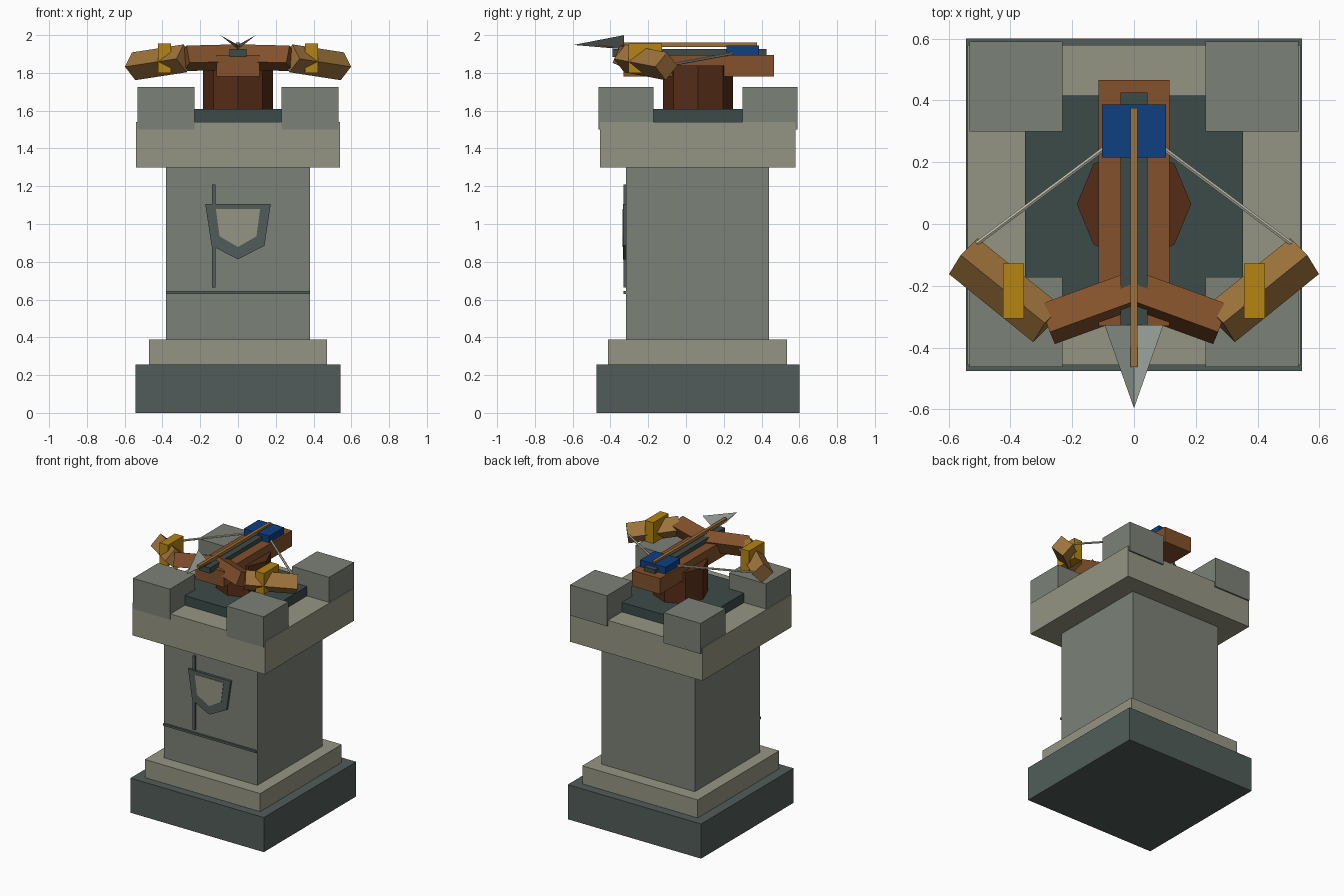
import bpy, math
from mathutils import Vector, Matrix

if "Cube" in bpy.data.objects:
    bpy.data.objects.remove(bpy.data.objects["Cube"])


def mat(name, rgb):
    m = bpy.data.materials.new(name)
    m.diffuse_color = [(c / 255) ** 2.2 for c in rgb] + [1]
    m.use_nodes = True
    m.node_tree.nodes["Principled BSDF"].inputs["Base Color"].default_value = m.diffuse_color
    return m


slate = mat("slate", (82, 93, 90))
sand = mat("sandstone", (148, 148, 131))
stone = mat("stone", (122, 128, 118))
deck_dark = mat("dark_deck", (62, 76, 74))
wood_dark = mat("dark_wood", (86, 48, 30))
wood = mat("wood", (130, 82, 47))
wood_light = mat("light_wood", (156, 114, 62))
gold = mat("gold", (180, 132, 25))
blue = mat("blue", (22, 66, 128))
steel = mat("steel", (162, 170, 162))
cord = mat("cord", (190, 186, 170))


def mesh(name, verts, faces, m):
    me = bpy.data.meshes.new(name)
    me.from_pydata(verts, [], faces)
    me.materials.append(m)
    ob = bpy.data.objects.new(name, me)
    bpy.context.collection.objects.link(ob)
    return ob


def finish(name, m):
    ob = bpy.context.object
    ob.name = name
    ob.data.materials.append(m)
    return ob


def box(name, x, y, z, m):
    """Axis-aligned box from (min, max) ranges."""
    r = (x, y, z)
    bpy.ops.mesh.primitive_cube_add(size=1, location=[(a + b) / 2 for a, b in r])
    bpy.context.object.scale = [b - a for a, b in r]
    return finish(name, m)


def beam(name, a, b, w, h, roll, m):
    """Box between two points, rolled about its length."""
    a, b = Vector(a), Vector(b)
    d = (b - a).normalized()
    side = d.cross(Vector((0, 0, 1))).normalized()
    top = side.cross(d) * math.cos(roll) - side * math.sin(roll)
    rot = Matrix((d, top.cross(d), top)).transposed().to_4x4()
    bpy.ops.mesh.primitive_cube_add(size=1)
    bpy.context.object.matrix_world = (Matrix.Translation((a + b) / 2) @ rot
                                       @ Matrix.Diagonal(((b - a).length, w, h, 1)))
    return finish(name, m)


def rod(name, a, b, r, m):
    a, b = Vector(a), Vector(b)
    bpy.ops.mesh.primitive_cylinder_add(vertices=6, radius=r, depth=(b - a).length,
                                        location=(a + b) / 2,
                                        rotation=(b - a).to_track_quat('Z', 'Y').to_euler())
    return finish(name, m)


def plate(name, pts, y0, y1, m):
    """Front (x, z) outline extruded from y0 (front) to y1."""
    n = len(pts)
    verts = [(x, y, z) for y in (y0, y1) for x, z in pts]
    faces = [tuple(range(n)), tuple(range(2 * n - 1, n - 1, -1))]
    faces += [(i, i + n, (i + 1) % n + n, (i + 1) % n) for i in range(n)]
    return mesh(name, verts, faces, m)


# tower body
box("base", (-.543, .543), (-.475, .6), (0, .255), slate)
box("plinth", (-.47, .47), (-.413, .535), (.255, .388), sand)
box("shaft", (-.38, .38), (-.317, .44), (.388, 1.3), stone)
box("parapet", (-.539, .539), (-.456, .579), (1.3, 1.54), sand)
box("deck", (-.352, .352), (-.287, .416), (1.54, 1.61), deck_dark)

# corner battlements
for s, side in ((-1, "left"), (1, "right")):
    for y, end in (((-.463, -.172), "front"), ((.3, .59), "back")):
        box(f"battlement_{end}_{side}", sorted((s * .231, s * .532)), y, (1.5, 1.725), stone)

# front wall details
box("wall_seam_level", (-.38, .38), (-.331, -.31), (.63, .645), slate)
box("wall_seam_upright", (-.137, -.12), (-.331, -.31), (.665, 1.21), slate)
plate("shield_rim", [(-.173, 1.105), (-.14, .885), (0, .813), (.14, .885), (.173, 1.105)],
      -.334, -.31, slate)
plate("shield_face", [(-.117, 1.08), (-.098, .935), (0, .878), (.098, .935), (.117, 1.08)],
      -.337, -.33, sand)

# crossbow mount and stock
bpy.ops.mesh.primitive_cylinder_add(vertices=8, radius=.185, depth=.23,
                                    location=(0, .064, 1.725), rotation=(0, 0, math.pi / 2))
finish("pivot", wood_dark)
box("stock", (-.115, .115), (-.33, .465), (1.78, 1.896), wood)
box("bolt_track", (-.044, .044), (-.39, .425), (1.885, 1.926), deck_dark)
box("string_catch", (-.103, .103), (.215, .386), (1.895, 1.946), blue)

# bow limbs, bands and strings
for s, side in ((-1, "left"), (1, "right")):
    joint = (s * .28, -.324, 1.877)
    beam(f"inner_limb_{side}", (0, -.222, 1.884), joint, .105, .1, s * math.radians(25), wood)
    beam(f"outer_limb_{side}", joint, (s * .552, -.104, 1.835), .105, .105,
         s * math.radians(43), wood_light)
    box(f"limb_band_{side}", sorted((s * .356, s * .424)), (-.305, -.128), (1.8, 1.955), gold)
    rod(f"bowstring_{side}", (s * .095, .245, 1.903), (s * .515, -.068, 1.845), .008, cord)

# bolt
box("bolt_shaft", (-.011, .011), (-.462, .376), (1.936, 1.96), wood_light)
mesh("bolt_head", [(0, -.596, 1.948), (.095, -.327, 2), (-.095, -.327, 2), (0, -.327, 1.925)],
     [(0, 1, 3), (0, 3, 2)], steel)
